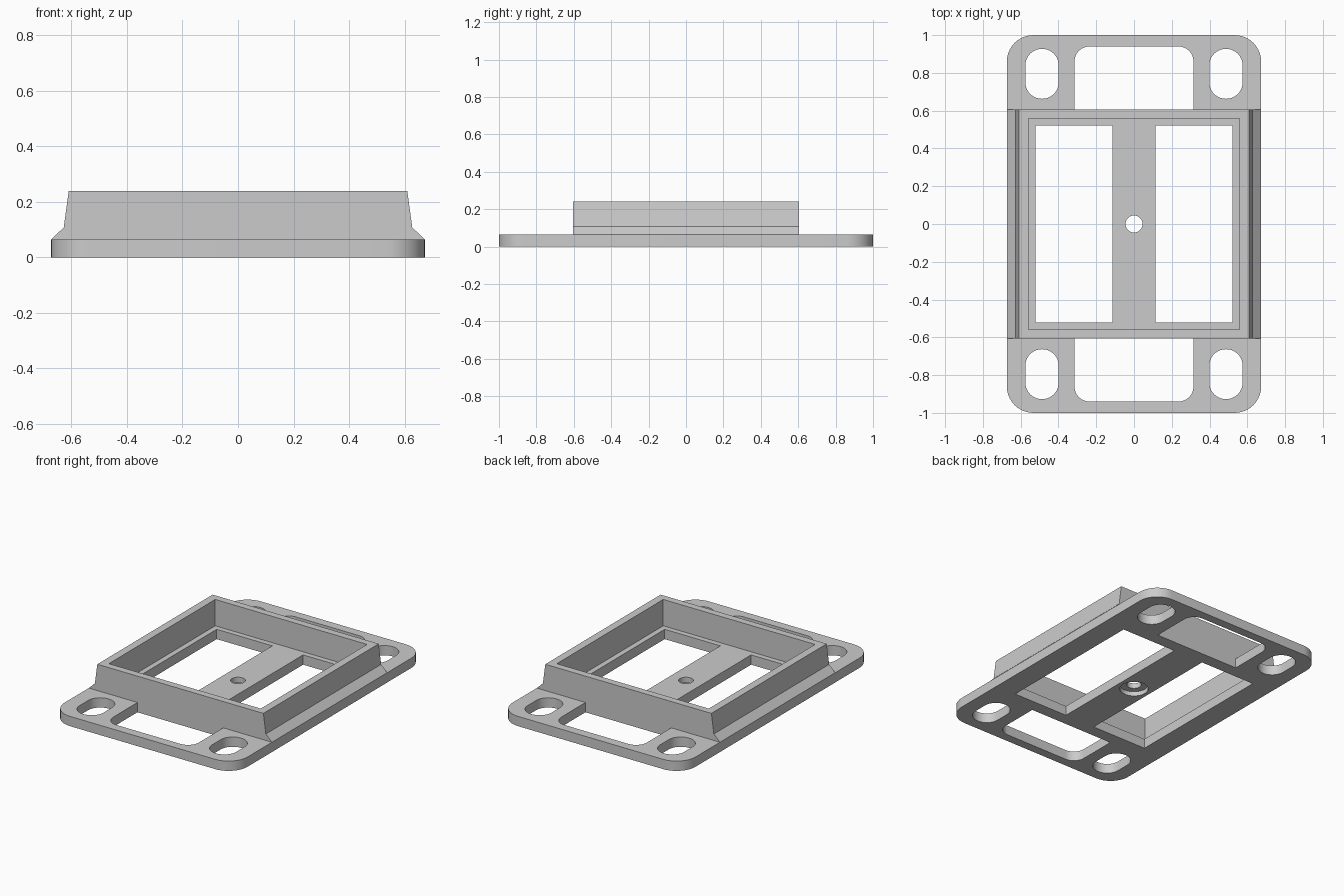
import bpy
import bmesh
from math import pi, cos, sin

if "Cube" in bpy.data.objects:
    bpy.data.objects.remove(bpy.data.objects["Cube"], do_unlink=True)

GREY = (0.6, 0.6, 0.6, 1)
grey = bpy.data.materials.new("plain grey")
grey.use_nodes = True
grey.diffuse_color = GREY
grey.node_tree.nodes["Principled BSDF"].inputs["Base Color"].default_value = GREY

PLATE_TOP = 0.065
FRAME_TOP = 0.24
FRAME_Y = 0.605


def extrude(name, points, offset):
    """Closed solid made by sweeping a 3D outline along an offset."""
    bm = bmesh.new()
    face = bm.faces.new([bm.verts.new(p) for p in points])
    swept = bmesh.ops.extrude_face_region(bm, geom=[face])["geom"]
    bmesh.ops.translate(bm, vec=offset,
                        verts=[g for g in swept if isinstance(g, bmesh.types.BMVert)])
    bmesh.ops.recalc_face_normals(bm, faces=bm.faces)
    mesh = bpy.data.meshes.new(name)
    bm.to_mesh(mesh)
    bm.free()
    mesh.materials.append(grey)
    obj = bpy.data.objects.new(name, mesh)
    bpy.context.collection.objects.link(obj)
    return obj


def block(name, center, half, z, radii=(0, 0, 0, 0), steps=10):
    """Upright prism; radii go counter-clockwise from the +x +y corner."""
    points = []
    signs = ((1, 1), (-1, 1), (-1, -1), (1, -1))
    for i, ((sx, sy), r) in enumerate(zip(signs, radii)):
        cx = center[0] + sx * (half[0] - r)
        cy = center[1] + sy * (half[1] - r)
        for k in range(steps + 1 if r else 1):
            a = (i + k / steps) * pi / 2
            points.append((cx + r * cos(a), cy + r * sin(a), z[0]))
    # drop points that coincide where two arcs meet
    unique = [p for i, p in enumerate(points)
              if sum(abs(a - b) for a, b in zip(p, points[i - 1])) > 1e-5]
    return extrude(name, unique, (0, 0, z[1] - z[0]))


def cut(obj, cutter):
    cutter.hide_render = True
    mod = obj.modifiers.new("cut", 'BOOLEAN')
    mod.operation = 'DIFFERENCE'
    mod.solver = 'EXACT'
    mod.object = cutter
    bpy.ops.object.select_all(action='DESELECT')
    bpy.context.view_layer.objects.active = obj
    obj.select_set(True)
    bpy.ops.object.modifier_apply(modifier=mod.name)
    bpy.data.objects.remove(cutter, do_unlink=True)


# Base plate with rounded corners
base = block("base_plate", (0, 0), (0.673, 1), (0, PLATE_TOP), (0.14,) * 4)
through = (-0.1, 0.15)
for sy in (-1, 1):
    # end window, rounded on its outer corners only
    radii = (0.08, 0.08, 0, 0) if sy > 0 else (0, 0, 0.08, 0.08)
    cut(base, block("window_cutter", (0, sy * 0.7725), (0.315, 0.1675), through, radii))
    # mounting slots
    for sx in (-1, 1):
        cut(base, block("slot_cutter", (sx * 0.487, sy * 0.795), (0.088, 0.132),
                        through, (0.087,) * 4))
# Floor openings either side of the centre bar
for sx in (-1, 1):
    cut(base, block("opening_cutter", (sx * 0.3175, 0), (0.2045, 0.522), through))
# Centre hole, counterbored underneath
cut(base, block("hole_cutter", (0, 0), (0.045, 0.045), through, (0.045,) * 4))
cut(base, block("counterbore_cutter", (0, 0), (0.088, 0.088), (-0.1, 0.03), (0.088,) * 4))

# Raised frame with flared sides
right = [(0.673, PLATE_TOP), (0.628, 0.108), (0.61, FRAME_TOP)]
outline = right + [(-x, z) for x, z in reversed(right)]
frame = extrude("raised_frame", [(x, -FRAME_Y, z) for x, z in outline],
                (0, 2 * FRAME_Y, 0))
cut(frame, block("frame_cutter", (0, 0), (0.558, 0.558), (0, 0.4)))

# Smooth the rounded walls and keep crisp edges
for obj in (base, frame):
    bpy.ops.object.select_all(action='DESELECT')
    obj.select_set(True)
    bpy.context.view_layer.objects.active = obj
    bpy.ops.object.shade_smooth_by_angle(angle=pi / 7)
